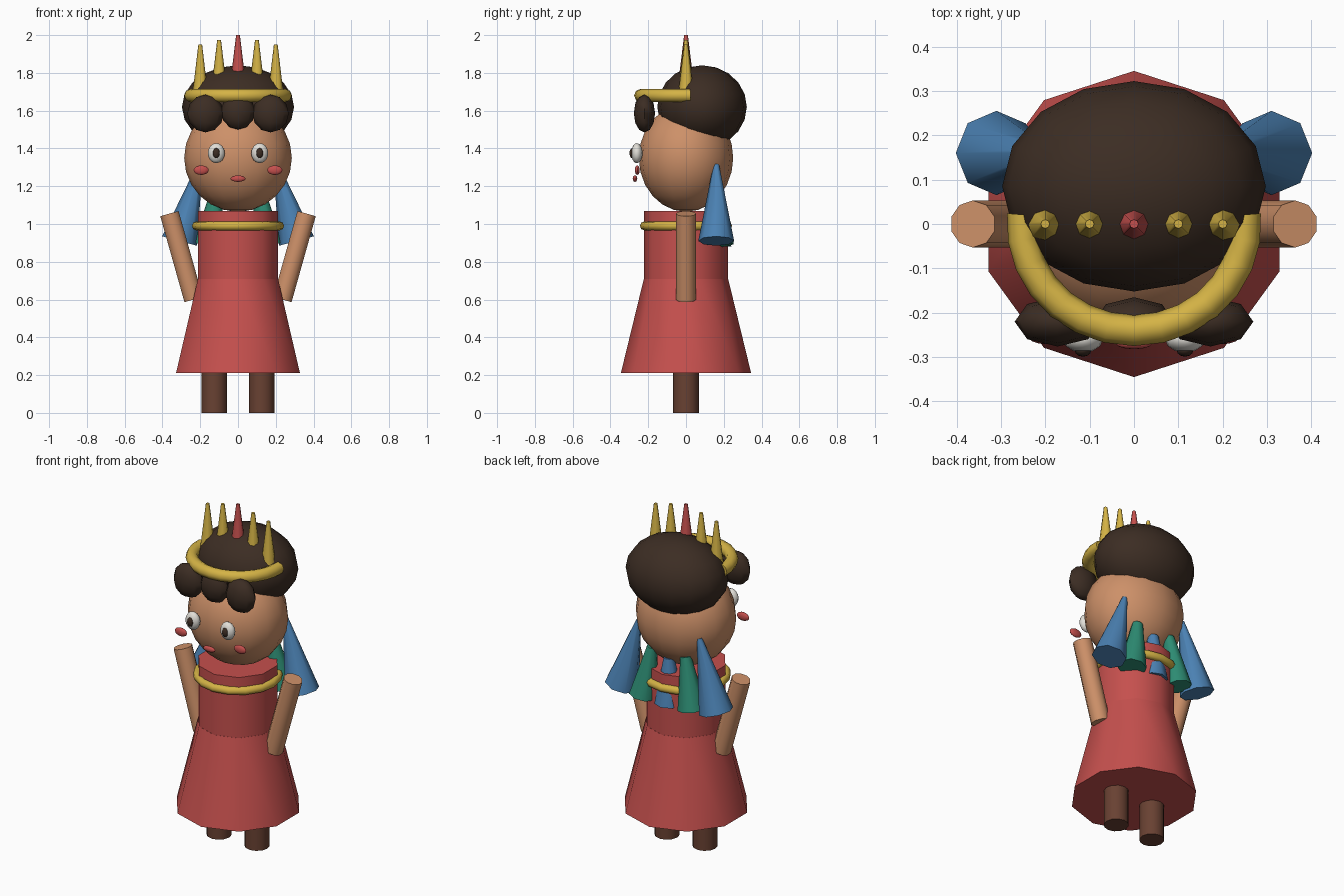
import bpy, bmesh, math
from mathutils import Vector, Matrix

cube = bpy.data.objects.get("Cube")
if cube:
    bpy.data.objects.remove(cube, do_unlink=True)


def material(name, rgb):
    m = bpy.data.materials.new(name)
    m.use_nodes = True
    m.diffuse_color = (*rgb, 1)
    m.node_tree.nodes["Principled BSDF"].inputs["Base Color"].default_value = (*rgb, 1)
    return m


RED = material("red", (0.56, 0.08, 0.075))
SKIN = material("skin", (0.61, 0.28, 0.14))
HAIR = material("dark brown", (0.045, 0.026, 0.017))
GOLD = material("gold", (0.66, 0.45, 0.06))
BLUE = material("blue", (0.07, 0.22, 0.45))
TEAL = material("teal", (0.026, 0.26, 0.17))
BROWN = material("brown", (0.14, 0.053, 0.032))
WHITE = material("white", (0.75, 0.73, 0.68))
parts = []


def finish(name, bm, mat):
    bmesh.ops.recalc_face_normals(bm, faces=bm.faces)
    mesh = bpy.data.meshes.new(name)
    bm.to_mesh(mesh)
    bm.free()
    mesh.materials.append(mat)
    ob = bpy.data.objects.new(name, mesh)
    bpy.context.collection.objects.link(ob)
    parts.append(ob)


def ball(name, centre, radii, mat, segs=12, rings=8):
    bm = bmesh.new()
    place = Matrix.Translation(centre) @ Matrix.Diagonal((*radii, 1))
    bmesh.ops.create_uvsphere(bm, u_segments=segs, v_segments=rings, radius=1, matrix=place)
    finish(name, bm, mat)


def taper(name, start, end, r_start, r_end, mat, sides=10):
    a, b = Vector(start), Vector(end)
    turn = Vector((0, 0, 1)).rotation_difference(b - a).to_matrix().to_4x4()
    bm = bmesh.new()
    bmesh.ops.create_cone(bm, cap_ends=True, segments=sides, radius1=r_start, radius2=r_end,
                          depth=(b - a).length, matrix=Matrix.Translation((a + b) / 2) @ turn)
    finish(name, bm, mat)


def hoop(name, rx, ry, z, thick, mat, first=0, last=360, steps=16, sides=8):
    """Round tube following a flat ellipse, either closed or a capped arc."""
    closed = last - first == 360
    bm = bmesh.new()
    rings = []
    for i in range(steps if closed else steps + 1):
        t = math.radians(first + (last - first) * i / steps)
        out = Vector((math.cos(t), math.sin(t), 0))
        mid = Vector((rx * out.x, ry * out.y, z))
        ring = []
        for j in range(sides):
            s = math.tau * j / sides
            ring.append(bm.verts.new(mid + out * thick * math.cos(s)
                                     + Vector((0, 0, thick * math.sin(s)))))
        rings.append(ring)
    pairs = list(zip(rings, rings[1:]))
    if closed:
        pairs.append((rings[-1], rings[0]))
    else:
        bm.faces.new(rings[0])
        bm.faces.new(rings[-1])
    for p, q in pairs:
        for j in range(sides):
            k = (j + 1) % sides
            bm.faces.new((p[j], p[k], q[k], q[j]))
    finish(name, bm, mat)


# Dress and necklace
taper("skirt", (0, 0, 0.21), (0, 0, 0.71), 0.345, 0.223, RED)
taper("torso", (0, 0, 0.7), (0, 0, 1.07), 0.222, 0.222, RED)
hoop("necklace", 0.22, 0.22, 0.99, 0.024, GOLD)

# Head, hair and mouth
ball("head", (0, 0, 1.35), (0.285, 0.25, 0.285), SKIN, 16, 12)
ball("hair", (0, 0.085, 1.62), (0.297, 0.237, 0.22), HAIR, 16, 10)
ball("middle_curl", (0, -0.22, 1.595), (0.09, 0.055, 0.095), HAIR, 8, 6)
ball("mouth", (0, -0.27, 1.24), (0.04, 0.012, 0.017), RED)

# Crown
hoop("crown_band", 0.252, 0.24, 1.68, 0.035, GOLD, -185, 5, 14)
taper("middle_crown_spike", (0, 0, 1.74), (0, 0, 2), 0.042, 0.01, RED, 8)

# Middle cape feather
taper("middle_feather", (0, 0.16, 0.88), (0, 0.16, 1.15), 0.08, 0.03, BLUE, 8)

# Paired parts
for side, s in (("left", 1), ("right", -1)):
    taper(side + "_leg", (s * 0.125, 0, 0), (s * 0.125, 0, 0.3), 0.068, 0.068, BROWN, 12)
    taper(side + "_arm", (s * 0.235, 0, 0.6), (s * 0.363, 0, 1.055), 0.053, 0.053, SKIN)
    taper(side + "_outer_feather", (s * 0.31, 0.16, 0.91), (s * 0.2, 0.16, 1.315),
          0.095, 0.015, BLUE, 8)
    taper(side + "_inner_feather", (s * 0.16, 0.175, 0.89), (s * 0.11, 0.16, 1.185),
          0.078, 0.03, TEAL, 8)
    ball(side + "_curl", (s * 0.172, -0.22, 1.585), (0.097, 0.056, 0.1), HAIR, 8, 6)
    ball(side + "_eye", (s * 0.115, -0.26, 1.375), (0.045, 0.03, 0.053), WHITE)
    ball(side + "_pupil", (s * 0.115, -0.284, 1.375), (0.019, 0.015, 0.027), HAIR)
    ball(side + "_cheek", (s * 0.195, -0.258, 1.285), (0.04, 0.013, 0.025), RED)
    taper(side + "_inner_crown_spike", (s * 0.1, 0, 1.71), (s * 0.1, 0, 1.975),
          0.042, 0.01, GOLD, 8)
    taper(side + "_outer_crown_spike", (s * 0.2, 0, 1.68), (s * 0.2, 0, 1.95),
          0.042, 0.01, GOLD, 8)

# Smooth shading with sharp rims
bpy.ops.object.select_all(action='DESELECT')
for ob in parts:
    ob.select_set(True)
bpy.context.view_layer.objects.active = parts[0]
bpy.ops.object.shade_smooth_by_angle(angle=math.radians(55))
